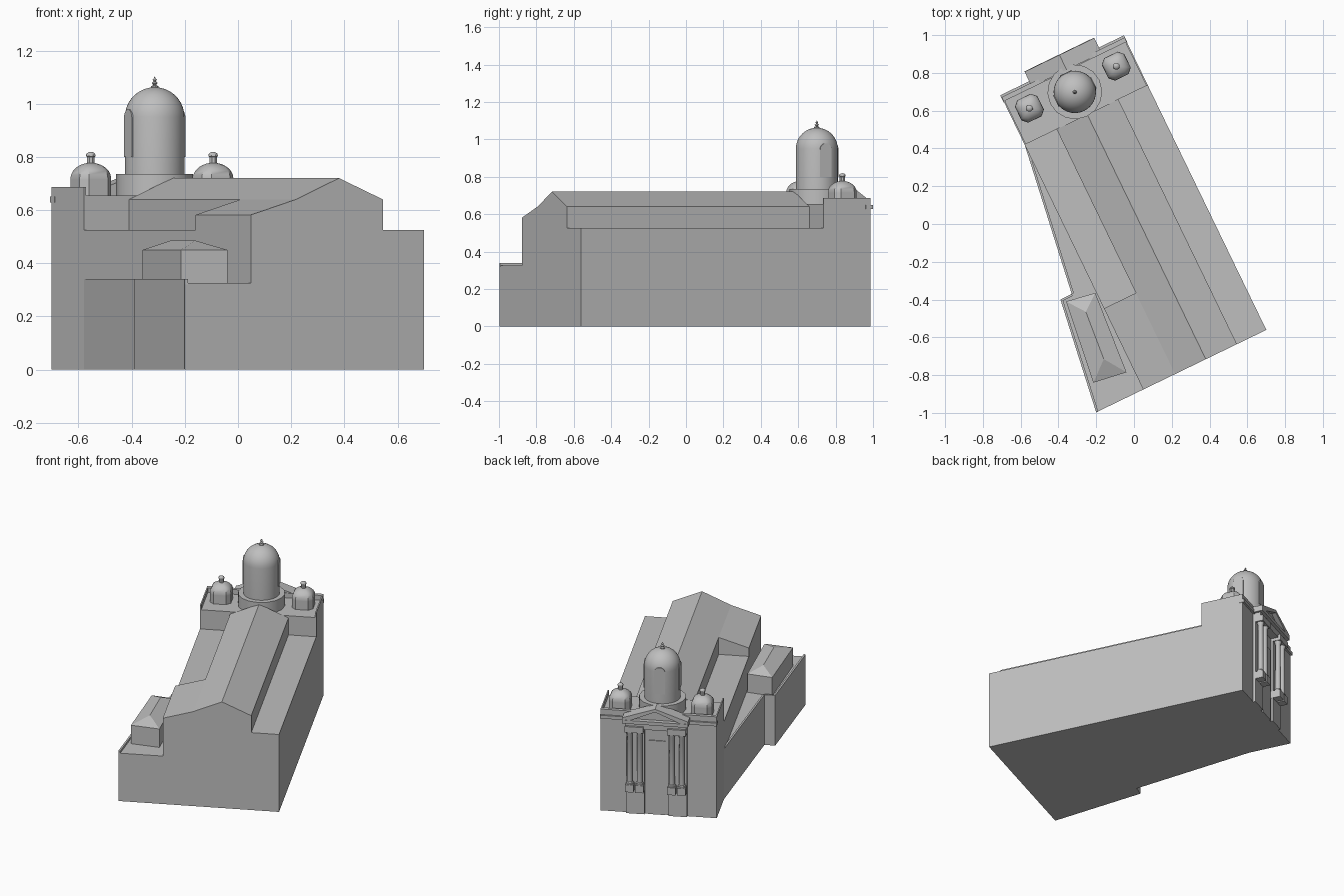
import bpy, bmesh, math
from mathutils import Matrix, Vector

cube = bpy.data.objects.get("Cube")
if cube:
    bpy.data.objects.remove(cube, do_unlink=True)

stone = bpy.data.materials.new("grey_stone")
stone.use_nodes = True
GREY = (0.52, 0.52, 0.52, 1)
stone.diffuse_color = GREY
stone.node_tree.nodes["Principled BSDF"].inputs["Base Color"].default_value = GREY

# The building is drawn square-on and then turned about the vertical axis
TURN = Matrix.Rotation(math.asin(0.436), 4, "Z")


def finish(name, bm, smooth=False, turn=True):
    bmesh.ops.recalc_face_normals(bm, faces=bm.faces)
    if turn:
        bm.transform(TURN)
    mesh = bpy.data.meshes.new(name)
    bm.to_mesh(mesh)
    bm.free()
    mesh.materials.append(stone)
    ob = bpy.data.objects.new(name, mesh)
    bpy.context.collection.objects.link(ob)
    if smooth:
        bpy.ops.object.select_all(action="DESELECT")
        ob.select_set(True)
        bpy.context.view_layer.objects.active = ob
        bpy.ops.object.shade_smooth_by_angle(angle=math.radians(35))
    return ob


def sweep(name, points, offset):
    """Solid made by pushing a flat outline along an offset."""
    bm = bmesh.new()
    face = bm.faces.new([bm.verts.new(p) for p in points])
    new = bmesh.ops.extrude_face_region(bm, geom=[face], use_keep_orig=True)["geom"]
    bmesh.ops.translate(bm, vec=offset, verts=[g for g in new if isinstance(g, bmesh.types.BMVert)])
    return finish(name, bm)


def prism(name, plan, z0, z1):
    return sweep(name, [(x, y, z0) for x, y in plan], (0, 0, z1 - z0))


def gable(name, section, y0, y1):
    return sweep(name, [(x, y0, z) for x, z in section], (0, y1 - y0, 0))


def box(name, x0, x1, y0, y1, z0, z1):
    return prism(name, [(x0, y0), (x1, y0), (x1, y1), (x0, y1)], z0, z1)


def loft(name, centre, outline, profile):
    """Stack scaled copies of an outline; profile is (scale, height)."""
    bm = bmesh.new()
    rings = [[bm.verts.new((centre[0] + s * x, centre[1] + s * y, z)) for x, y in outline]
             for s, z in profile]
    n = len(outline)
    for low, high in zip(rings, rings[1:]):
        for i in range(n):
            j = (i + 1) % n
            bm.faces.new((low[i], low[j], high[j], high[i]))
    bm.faces.new(rings[0][::-1])
    bm.faces.new(rings[-1])
    return finish(name, bm, smooth=True)


def circle(n):
    return [(math.cos(math.tau * i / n), math.sin(math.tau * i / n)) for i in range(n)]


def cap(radius, z, height, steps=9):
    """Profile of a rounded dome."""
    return [(radius * math.cos(a), z + height * math.sin(a))
            for a in (math.radians(88) * i / steps for i in range(steps + 1))]


W, E, S, N = -0.338, 0.386, -0.81, 0.91   # main walls
BLOCK = 0.63                              # start of the entrance block
MID = 0.035                               # centre line of the entrance

# Main body, nave and raised side bay
box("main_hall", W, E, S, N, 0, 0.525)
gable("nave_roof", [(-0.15, 0.52), (0.213, 0.52), (0.213, 0.64), (0.03, 0.72), (-0.15, 0.64)], S, BLOCK)
gable("side_bay", [(W, 0.52), (-0.15, 0.52), (-0.15, 0.64), (W, 0.582)], S, -0.333)

# Low slanted annex with a thin parapet along its outer edge
edge = [(W, BLOCK), (-0.458, -0.189), (-0.525, -0.19), (-0.615, S)]
prism("annex", edge + [(W, S)], 0, 0.325)
for i, (a, b) in enumerate(zip(edge, edge[1:])):
    a, b = Vector(a), Vector(b)
    d = (b - a).normalized() * 0.012
    inward = Vector((-d.y, d.x))
    prism(f"annex_parapet_{i}", [a, b, b + inward, a + inward], 0.32, 0.34)

# Hipped pavilion standing on the annex
base = [(-0.36, -0.41), (-0.205, -0.365), (-0.04, -0.785), (-0.215, -0.84)]
ridge = [(-0.255, -0.465), (-0.16, -0.715)]
bm = bmesh.new()
foot = [bm.verts.new((x, y, 0.32)) for x, y in base]
eave = [bm.verts.new((x, y, 0.45)) for x, y in base]
r0, r1 = [bm.verts.new((x, y, 0.485)) for x, y in ridge]
bm.faces.new(foot)
for i in range(4):
    j = (i + 1) % 4
    bm.faces.new((foot[i], foot[j], eave[j], eave[i]))
for f in ((eave[0], eave[1], r0), (eave[1], eave[2], r1, r0),
          (eave[2], eave[3], r1), (eave[3], eave[0], r0, r1)):
    bm.faces.new(f)
finish("hipped_pavilion", bm, turn=False)

# Entrance block with parapets and cornice
box("entrance_block", W, E, BLOCK, N, 0.52, 0.655)
box("west_parapet", W, W + 0.008, BLOCK, N, 0.65, 0.687)
box("east_parapet", E - 0.008, E, BLOCK, N, 0.65, 0.687)
box("front_parapet", W, E, N - 0.025, N, 0.65, 0.687)
box("facade_cornice", W - 0.002, E + 0.002, N - 0.03, N + 0.012, 0.628, 0.65)

# Main drum, tower, dome and finial
HUB = (0.023, 0.766)
loft("drum", HUB, circle(16), [(0.145, 0.64), (0.145, 0.735)])
loft("dome_tower", HUB, circle(40), [(0.112, 0.73)] + cap(0.112, 0.95, 0.112))
loft("dome_finial", HUB, circle(10),
     [(0.015, 1.055), (0.015, 1.066), (0.005, 1.07), (0.012, 1.078), (0.004, 1.084),
      (0.008, 1.09), (0.003, 1.096), (0.001, 1.102)])

# Arched windows around the tower, on three sides
arch = [(0.034 * math.cos(math.pi * i / 10), 0.945 + 0.034 * math.sin(math.pi * i / 10)) for i in range(11)]
arch = [(0.034, 0.80)] + arch + [(-0.034, 0.80)]
for name, (dx, dy) in {"east": (1, 0), "west": (-1, 0), "north": (0, 1)}.items():
    pts = [(HUB[0] + dx * 0.07 - dy * t, HUB[1] + dy * 0.07 + dx * t, z) for t, z in arch]
    sweep(f"{name}_arched_window", pts, (dx * 0.042, dy * 0.042, 0))

# Two corner cupolas with lanterns
c = 0.6
octagon = [(1, -c), (1, c), (c, 1), (-c, 1), (-1, c), (-1, -c), (-c, -1), (c, -1)]
for name, x in (("west", -0.231), ("east", 0.28)):
    at = (x, 0.793)
    loft(f"{name}_cupola", at, octagon, [(0.066, 0.65), (0.066, 0.715)] + cap(0.066, 0.718, 0.06, 6))
    loft(f"{name}_lantern", at, circle(8), [(0.015, 0.77), (0.015, 0.8), (0.019, 0.802)]
         + cap(0.019, 0.806, 0.013, 3))

# Portico: paired columns on pedestals above flat piers
for side in (-1, 1):
    label = "east" if side > 0 else "west"
    inner, outer = sorted((MID + side * 0.075, MID + side * 0.19))
    box(f"{label}_pier", inner, outer, N - 0.01, N + 0.015, 0, 0.58)
    for k, off in enumerate((0.1, 0.162)):
        x, y = MID + side * off, N + 0.038
        box(f"{label}_pedestal_{k}", x - 0.026, x + 0.026, N, y + 0.026, 0.165, 0.215)
        loft(f"{label}_column_{k}", (x, y), circle(16),
             [(0.023, 0.21), (0.023, 0.225), (0.018, 0.23), (0.016, 0.55), (0.022, 0.565), (0.022, 0.575)])
    box(f"{label}_entablature", inner, outer, N, N + 0.065, 0.57, 0.61)

# Door surround and beam
box("door_panel", MID - 0.055, MID + 0.055, N - 0.01, N + 0.006, 0, 0.5)
box("portico_beam", MID - 0.19, MID + 0.19, N, N + 0.05, 0.59, 0.635)
box("portico_cornice", MID - 0.205, MID + 0.205, N - 0.02, N + 0.07, 0.632, 0.655)

# Pediment with a recessed face under two sloping mouldings
gable("pediment_face", [(MID - 0.19, 0.65), (MID + 0.19, 0.65), (MID, 0.725)], N - 0.02, N + 0.04)
for side in (-1, 1):
    gable("east_raking_cornice" if side > 0 else "west_raking_cornice",
          [(MID + side * 0.205, 0.653), (MID + side * 0.205, 0.67), (MID, 0.742), (MID, 0.722),
           (MID + side * 0.16, 0.653)], N - 0.02, N + 0.068)
